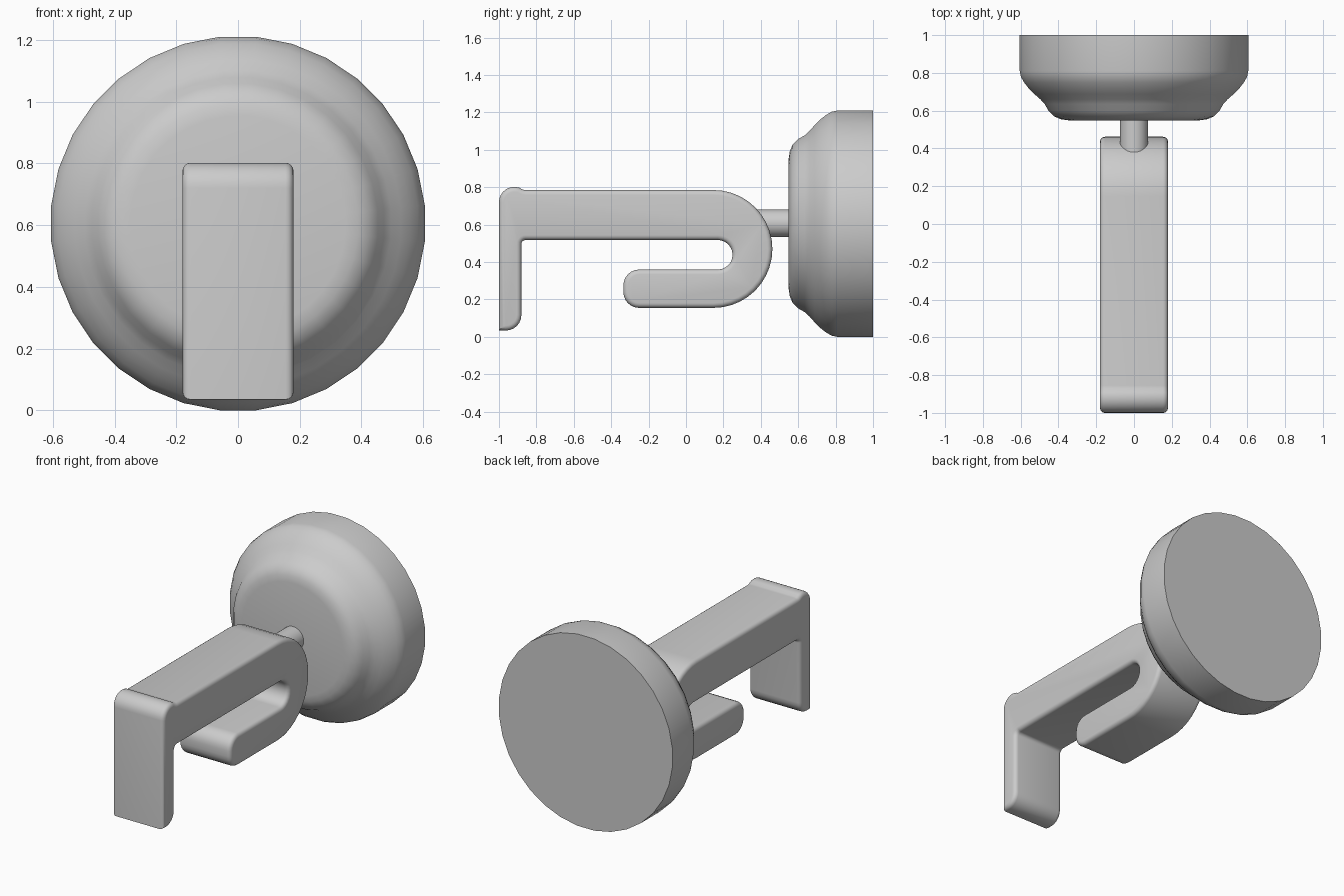
import bpy, bmesh
from math import sin, cos, pi, radians
from mathutils import Vector

if "Cube" in bpy.data.objects:
    bpy.data.objects.remove(bpy.data.objects["Cube"])


def finish(name, bm):
    bmesh.ops.remove_doubles(bm, verts=bm.verts, dist=1e-5)
    bmesh.ops.recalc_face_normals(bm, faces=bm.faces)
    me = bpy.data.meshes.new(name)
    bm.to_mesh(me)
    bm.free()
    ob = bpy.data.objects.new(name, me)
    bpy.context.collection.objects.link(ob)
    bpy.ops.object.select_all(action='DESELECT')
    bpy.context.view_layer.objects.active = ob
    ob.select_set(True)
    bpy.ops.object.shade_smooth_by_angle(angle=radians(32))
    return ob


def loft(name, rings):
    """Bridge equal closed rings and cap both ends."""
    bm = bmesh.new()
    vs = [[bm.verts.new(p) for p in r] for r in rings]
    n = len(vs[0])
    for a, b in zip(vs, vs[1:]):
        for i in range(n):
            j = (i + 1) % n
            bm.faces.new((a[i], a[j], b[j], b[i]))
    bm.faces.new(vs[0])
    bm.faces.new(vs[-1])
    return finish(name, bm)


def lathe(name, profile, zc, n=32):
    """Turn (radius, y) points about a y-parallel axis at height zc."""
    ang = [2 * pi * (i + 0.5) / n for i in range(n)]
    return loft(name, [[(r * cos(a), y, zc + r * sin(a)) for a in ang]
                       for r, y in profile])


def arc(cy, cz, r, a0, a1, n):
    return [(cy + r * cos(radians(a0 + (a1 - a0) * i / n)),
             cz + r * sin(radians(a0 + (a1 - a0) * i / n))) for i in range(n + 1)]


def inset(pts, d):
    """Move a clockwise outline inward by d with mitred corners."""
    out = []
    for i, p in enumerate(pts):
        p = Vector(p)
        e0 = (p - Vector(pts[i - 1])).normalized()
        e1 = (Vector(pts[(i + 1) % len(pts)]) - p).normalized()
        n0, n1 = Vector((e0.y, -e0.x)), Vector((e1.y, -e1.x))
        out.append(p + (n0 + n1) * d / (1 + n0.dot(n1)))
    return out


# Round suction base
lathe("suction_base", [(0.608, 1.0), (0.608, 0.81), (0.602, 0.78), (0.585, 0.75),
                       (0.558, 0.715), (0.53, 0.688), (0.498, 0.66), (0.475, 0.635),
                       (0.455, 0.60), (0.425, 0.57), (0.39, 0.555), (0.35, 0.549)], 0.605)

# Connecting pin
lathe("pin", [(0.074, 0.60), (0.074, 0.38)], 0.607)

# Hook outline in the y-z plane, clockwise
outline = [(-1, 0.035)]
outline += arc(-0.918, 0.72, 0.082, 180, 70, 8)     # raised lip
outline += [(-0.872, 0.787), (-0.855, 0.785)]
outline += arc(0.147, 0.47, 0.315, 90, -90, 20)     # outer bend
outline += arc(-0.25, 0.24, 0.085, 270, 180, 6)     # hook tip
outline += arc(-0.25, 0.275, 0.085, 180, 90, 6)
outline += arc(0.17, 0.439, 0.079, -90, 90, 12)     # slot end
outline += arc(-0.857, 0.495, 0.023, 90, 180, 5)    # inner corner
outline += arc(-0.963, 0.117, 0.083, 0, -90, 6)     # front tab tip

# Hook body, rounded along both side rims
W, R, S = 0.18, 0.026, 4
side = [(W - R + R * cos(a), R * (1 - sin(a)))
        for a in (pi / 2 * i / S for i in range(S + 1))]
levels = side + [(-x, d) for x, d in reversed(side)]
loft("hook", [[(x, p[0], p[1]) for p in inset(outline, d)] for x, d in levels])
